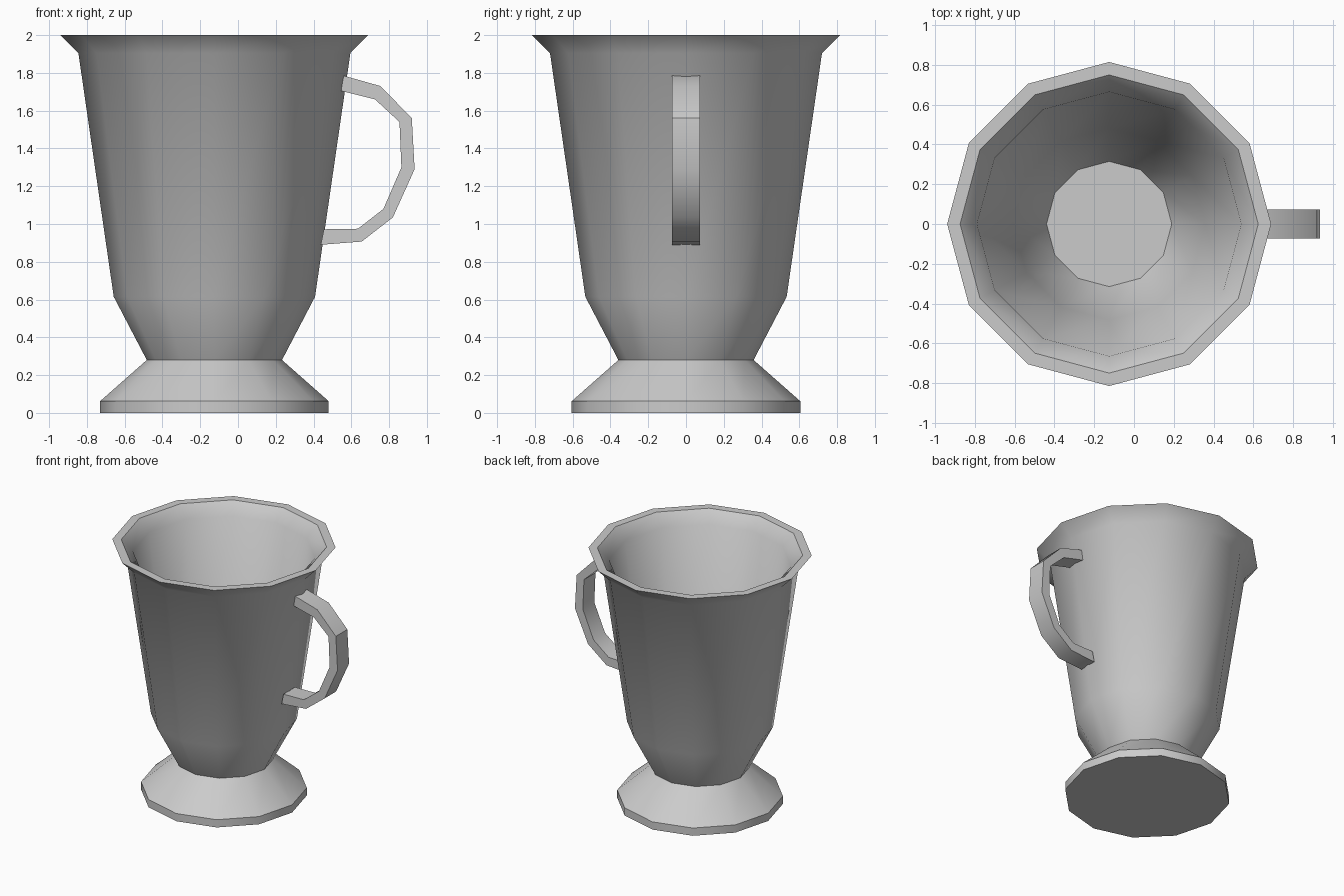
import bpy, bmesh, math

if "Cube" in bpy.data.objects:
    bpy.data.objects.remove(bpy.data.objects["Cube"])

SIDES = 12
CENTRE_X = -0.125

grey = bpy.data.materials.new("plain grey")
grey.diffuse_color = (0.6, 0.6, 0.6, 1)
grey.use_nodes = True
grey.node_tree.nodes["Principled BSDF"].inputs["Base Color"].default_value = grey.diffuse_color


def finish(bm, name):
    """Turn a bmesh into a grey object, smooth except at sharp bends."""
    bmesh.ops.recalc_face_normals(bm, faces=bm.faces)
    mesh = bpy.data.meshes.new(name)
    bm.to_mesh(mesh)
    bm.free()
    mesh.materials.append(grey)
    obj = bpy.data.objects.new(name, mesh)
    bpy.context.collection.objects.link(obj)
    bpy.ops.object.select_all(action='DESELECT')
    obj.select_set(True)
    bpy.context.view_layer.objects.active = obj
    bpy.ops.object.shade_smooth_by_angle(angle=math.radians(38))
    return obj


def lathe(name, profile):
    """Spin (radius, height) points around the cup axis and cap both ends."""
    bm = bmesh.new()
    rings = []
    for r, z in profile:
        rings.append([bm.verts.new((CENTRE_X + r * math.cos(2 * math.pi * i / SIDES),
                                    r * math.sin(2 * math.pi * i / SIDES), z))
                      for i in range(SIDES)])
    for a, b in zip(rings, rings[1:]):
        for i in range(SIDES):
            j = (i + 1) % SIDES
            bm.faces.new((a[i], a[j], b[j], b[i]))
    bm.faces.new(rings[0])
    bm.faces.new(rings[-1])
    return finish(bm, name)


# Foot, outer wall, flared rim, inner wall and floor in one closed profile
lathe("cup", [(0.605, 0), (0.605, 0.062), (0.358, 0.28), (0.533, 0.615),
              (0.72, 1.905), (0.815, 2.0),
              (0.75, 2.0), (0.665, 1.91), (0.483, 0.63), (0.315, 0.31)])

# Handle: flat strip following outer and inner outlines
outer = [(0.56, 1.785), (0.755, 1.73), (0.92, 1.56), (0.935, 1.29),
         (0.82, 1.035), (0.655, 0.907), (0.438, 0.89)]
inner = [(0.545, 1.705), (0.725, 1.66), (0.855, 1.54), (0.865, 1.30),
         (0.77, 1.08), (0.635, 0.975), (0.455, 0.972)]
HALF = 0.073
bm = bmesh.new()
sections = [[bm.verts.new((x, y, z)) for (x, z), y in
             ((o, -HALF), (o, HALF), (i, HALF), (i, -HALF))]
            for o, i in zip(outer, inner)]
for a, b in zip(sections, sections[1:]):
    for k in range(4):
        m = (k + 1) % 4
        bm.faces.new((a[k], a[m], b[m], b[k]))
bm.faces.new(sections[0])
bm.faces.new(sections[-1])
finish(bm, "handle")
